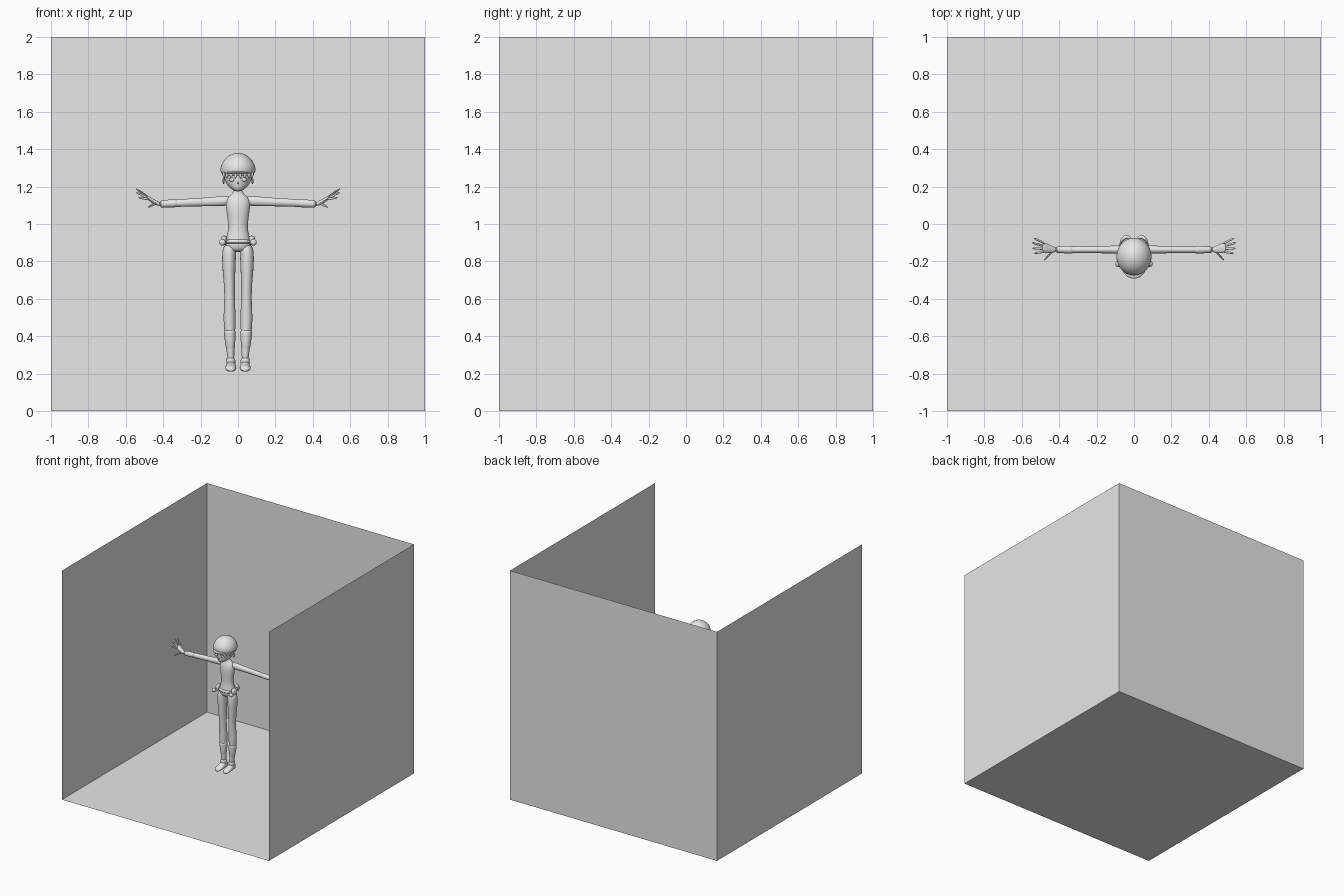
import bpy, bmesh, math
from mathutils import Vector

grey = bpy.data.materials.new("plain grey")
grey.diffuse_color = (0.8, 0.8, 0.8, 1)


def finish(name, bm, mirror=False, subdiv=0):
    """Turn a bmesh into a smooth-shaded grey object, optionally mirrored in x."""
    me = bpy.data.meshes.new(name)
    bm.to_mesh(me)
    bm.free()
    me.materials.append(grey)
    for p in me.polygons:
        p.use_smooth = True
    me.set_sharp_from_angle(angle=math.radians(50))
    ob = bpy.data.objects.new(name, me)
    bpy.context.collection.objects.link(ob)
    if mirror:
        ob.modifiers.new("mirror", 'MIRROR').use_mirror_merge = False
    if subdiv:
        ob.modifiers.new("smooth", 'SUBSURF').levels = subdiv
        ob.modifiers["smooth"].render_levels = subdiv
    return ob


def loft(name, axis, rings, mirror=False, n=16, subdiv=1):
    """Skin elliptical rings (x, y, z, ra, rb) lying square to the given axis."""
    u, v = {'x': ((0, 1, 0), (0, 0, 1)), 'y': ((1, 0, 0), (0, 0, 1)),
            'z': ((1, 0, 0), (0, 1, 0))}[axis]
    u, v = Vector(u), Vector(v)
    bm = bmesh.new()
    loops = []
    for x, y, z, ra, rb in rings:
        loops.append([bm.verts.new(Vector((x, y, z)) + u * ra * math.cos(2 * math.pi * i / n)
                                   + v * rb * math.sin(2 * math.pi * i / n)) for i in range(n)])
    for a, b in zip(loops, loops[1:]):
        for i in range(n):
            bm.faces.new((a[i], a[(i + 1) % n], b[(i + 1) % n], b[i]))
    bm.faces.new(loops[0])
    bm.faces.new(loops[-1])
    bmesh.ops.recalc_face_normals(bm, faces=bm.faces)
    return finish(name, bm, mirror, subdiv)


def ball(name, centre, size, mirror=False, n=16):
    bm = bmesh.new()
    bmesh.ops.create_uvsphere(bm, u_segments=n, v_segments=n // 2 + 2, radius=1)
    bmesh.ops.scale(bm, vec=size, verts=bm.verts)
    bmesh.ops.translate(bm, vec=centre, verts=bm.verts)
    return finish(name, bm, mirror)


def panel(name, corners):
    bm = bmesh.new()
    bm.faces.new([bm.verts.new(c) for c in corners])
    return finish(name, bm)


# Open room: floor, back wall and two side walls
panel("floor", [(-1, -1, 0), (1, -1, 0), (1, 1, 0), (-1, 1, 0)])
panel("back_wall", [(-1, 1, 0), (1, 1, 0), (1, 1, 2), (-1, 1, 2)])
for side, s in (("left", -1), ("right", 1)):
    panel(side + "_wall", [(s, -1, 0), (s, 1, 0), (s, 1, 2), (s, -1, 2)])

# Torso with neck
Y = -0.145
loft("torso", 'z', [(0, Y, 0.85, 0.045, 0.035), (0, Y, 0.87, 0.074, 0.052),
                    (0, Y, 0.91, 0.072, 0.054), (0, Y, 0.96, 0.052, 0.042),
                    (0, Y, 1.02, 0.055, 0.043), (0, Y, 1.09, 0.067, 0.048),
                    (0, Y, 1.13, 0.067, 0.040), (0, Y, 1.155, 0.042, 0.028),
                    (0, Y - .005, 1.17, 0.020, 0.020), (0, Y - .012, 1.22, 0.019, 0.019)])

# Head with a narrow chin
loft("head", 'z', [(0, -0.222, 1.174, 0.010, 0.012), (0, -0.215, 1.182, 0.030, 0.036),
                   (0, -0.195, 1.205, 0.058, 0.062), (0, -0.183, 1.24, 0.077, 0.080),
                   (0, -0.178, 1.28, 0.082, 0.086), (0, -0.178, 1.32, 0.070, 0.075)])
ball("nose", (0, -0.262, 1.218), (0.004, 0.008, 0.005), n=8)
ball("eye", (0.033, -0.253, 1.238), (0.015, 0.006, 0.011), True)
ball("ear", (0.077, -0.165, 1.23), (0.006, 0.012, 0.018), True, n=10)

# Cap: dome, band and short visor
loft("cap_dome", 'z', [(0, -0.175, 1.265, 0.080, 0.085), (0, -0.175, 1.272, 0.094, 0.099),
                       (0, -0.174, 1.30, 0.096, 0.104), (0, -0.174, 1.335, 0.083, 0.092),
                       (0, -0.174, 1.365, 0.054, 0.060), (0, -0.174, 1.379, 0.022, 0.026),
                       (0, -0.174, 1.381, 0.004, 0.004)], n=24)
loft("cap_band", 'z', [(0, -0.176, 1.258, 0.084, 0.089), (0, -0.176, 1.262, 0.088, 0.093),
                       (0, -0.176, 1.276, 0.090, 0.095)], n=24)
loft("cap_visor", 'z', [(0, -0.220, 1.268, 0.068, 0.074), (0, -0.218, 1.274, 0.070, 0.076),
                        (0, -0.215, 1.282, 0.064, 0.070)], n=24)

# Hair fringe below the cap
for i, x in enumerate((0.012, 0.036, 0.058, 0.074)):
    y = -0.178 - 0.087 * math.sqrt(1 - (x / 0.085) ** 2)
    loft(f"hair_lock_{i + 1}", 'z', [(x, y, 1.285, 0.013, 0.008), (x, y, 1.262, 0.010, 0.006),
                                     (x + .003, y, 1.243, 0.002, 0.002)], True, n=8)

# Arms, sleeve cuffs and hands
A = -0.137
loft("arm", 'x', [(0.035, A, 1.125, 0.022, 0.026), (0.08, A, 1.123, 0.023, 0.028),
                  (0.15, A, 1.119, 0.020, 0.024), (0.23, A, 1.116, 0.019, 0.022),
                  (0.31, A, 1.112, 0.020, 0.021), (0.38, A, 1.109, 0.016, 0.018),
                  (0.43, A, 1.107, 0.012, 0.013)], True)
loft("sleeve_cuff", 'x', [(0.325, A, 1.111, 0.018, 0.018), (0.33, A, 1.111, 0.023, 0.023),
                          (0.40, A, 1.108, 0.018, 0.020), (0.412, A, 1.107, 0.019, 0.021),
                          (0.415, A, 1.107, 0.012, 0.013)], True)
loft("palm", 'x', [(0.415, A, 1.106, 0.012, 0.011), (0.44, A, 1.113, 0.020, 0.014),
                   (0.465, -0.13, 1.128, 0.028, 0.014), (0.485, -0.125, 1.142, 0.027, 0.010),
                   (0.49, -0.125, 1.146, 0.018, 0.006)], True, n=12)
fingers = {"little": ((0.475, -0.105, 1.14), (0.535, -0.076, 1.183)),
           "ring": ((0.48, -0.118, 1.14), (0.545, -0.100, 1.188)),
           "middle": ((0.48, -0.132, 1.138), (0.543, -0.130, 1.168)),
           "index": ((0.475, -0.146, 1.132), (0.532, -0.157, 1.142)),
           "thumb": ((0.435, -0.148, 1.112), (0.482, -0.193, 1.090))}
for name, (a, b) in fingers.items():
    a, b = Vector(a), Vector(b)
    loft(name + "_finger" if name != "thumb" else "thumb", 'x',
         [(*a.lerp(b, t), r, r) for t, r in ((0, .008), (.5, .007), (.9, .006), (1, .003))],
         True, n=8)

# Legs, boot tops and shoes
loft("leg", 'z', [(0.042, Y, 0.895, 0.034, 0.045), (0.048, Y, 0.85, 0.039, 0.048),
                  (0.049, Y, 0.77, 0.036, 0.045), (0.046, Y, 0.68, 0.030, 0.038),
                  (0.044, Y, 0.60, 0.028, 0.032), (0.046, Y + .008, 0.50, 0.034, 0.036),
                  (0.044, Y + .008, 0.42, 0.030, 0.032), (0.040, Y + .006, 0.33, 0.020, 0.023),
                  (0.038, Y + .005, 0.25, 0.020, 0.024)], True)
loft("boot_top", 'z', [(0.045, Y + .008, 0.434, 0.028, 0.030), (0.045, Y + .008, 0.43, 0.034, 0.036),
                       (0.042, Y + .006, 0.37, 0.028, 0.030), (0.040, Y + .005, 0.31, 0.022, 0.024)], True)
loft("ankle_cuff", 'z', [(0.039, Y + .005, 0.285, 0.021, 0.024), (0.039, Y + .005, 0.28, 0.025, 0.029),
                         (0.038, Y + .005, 0.255, 0.025, 0.029), (0.038, Y + .005, 0.24, 0.022, 0.026)], True)
loft("shoe", 'y', [(0.038, -0.105, 0.233, 0.010, 0.014), (0.038, -0.110, 0.238, 0.023, 0.028),
                   (0.038, -0.145, 0.242, 0.026, 0.032), (0.038, -0.185, 0.232, 0.030, 0.022),
                   (0.039, -0.215, 0.228, 0.031, 0.018), (0.039, -0.238, 0.224, 0.022, 0.014),
                   (0.039, -0.242, 0.222, 0.010, 0.007)], True)

# Belt with side pouches, front knobs and curled rear ties
loft("belt", 'z', [(0, Y, 0.895, 0.074, 0.056), (0, Y, 0.898, 0.078, 0.060),
                   (0, Y, 0.915, 0.075, 0.058), (0, Y, 0.918, 0.068, 0.054)], n=20)
loft("side_pouch", 'z', [(0.076, -0.165, 0.888, 0.012, 0.024), (0.077, -0.165, 0.893, 0.018, 0.032),
                         (0.075, -0.165, 0.93, 0.018, 0.030), (0.074, -0.165, 0.938, 0.012, 0.020)], True, n=10)
ball("belt_knob", (0.083, -0.213, 0.902), (0.017, 0.017, 0.018), True, n=12)
loft("rear_tie", 'x', [(0.012, -0.082, 0.922, 0.006, 0.006), (0.03, -0.067, 0.918, 0.010, 0.013),
                       (0.05, -0.071, 0.912, 0.013, 0.020), (0.068, -0.088, 0.908, 0.015, 0.020),
                       (0.078, -0.115, 0.908, 0.016, 0.012)], True, n=10)
